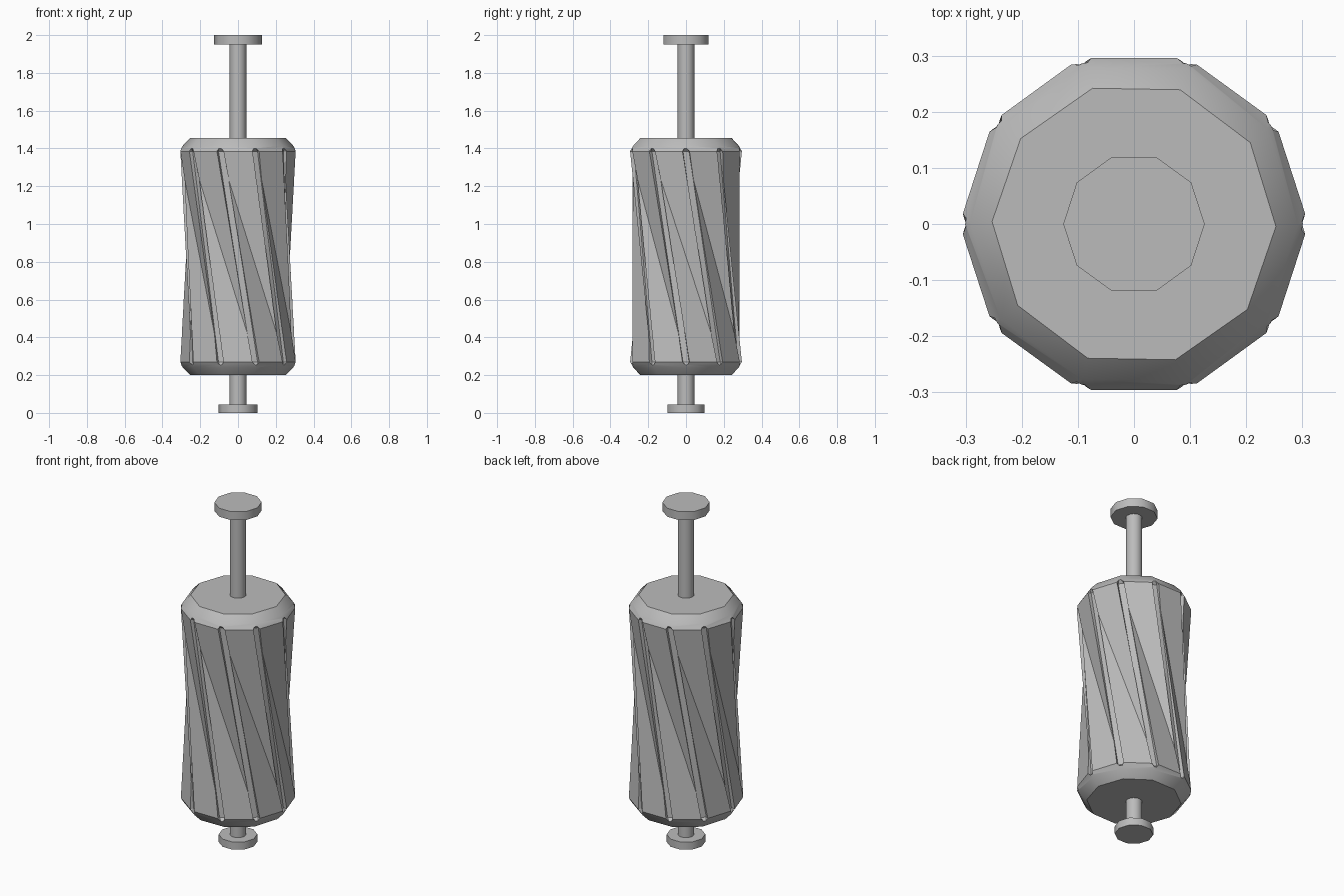
import bpy, bmesh
from math import radians, cos, sin, pi
from mathutils import Vector

if "Cube" in bpy.data.objects:
    bpy.data.objects.remove(bpy.data.objects["Cube"], do_unlink=True)

SIDES = 10
STEP = 2 * pi / SIDES
CORNER = 0.311                 # corner radius of the barrel
Z_LOW, Z_HIGH = 0.27, 1.385    # ends of the twisted wall

grey = bpy.data.materials.new("plain grey")
grey.use_nodes = True
COLOUR = (0.5, 0.5, 0.5, 1)
grey.diffuse_color = COLOUR
grey.node_tree.nodes["Principled BSDF"].inputs["Base Color"].default_value = COLOUR


def polar(r, a, z):
    return Vector((r * cos(a), r * sin(a), z))


def make_object(name, bm):
    bmesh.ops.recalc_face_normals(bm, faces=bm.faces)
    mesh = bpy.data.meshes.new(name)
    bm.to_mesh(mesh)
    bm.free()
    mesh.materials.append(grey)
    obj = bpy.data.objects.new(name, mesh)
    bpy.context.collection.objects.link(obj)
    return obj


def smooth(obj, angle):
    bpy.ops.object.select_all(action="DESELECT")
    obj.select_set(True)
    bpy.context.view_layer.objects.active = obj
    bpy.ops.object.shade_smooth_by_angle(angle=radians(angle))


def cylinder(name, radius, low, high, sides):
    bm = bmesh.new()
    rings = [[bm.verts.new(polar(radius, 2 * pi * i / sides, z)) for i in range(sides)]
             for z in (low, high)]
    for i in range(sides):
        j = (i + 1) % sides
        bm.faces.new((rings[0][i], rings[0][j], rings[1][j], rings[1][i]))
    for ring in rings:
        bm.faces.new(ring)
    obj = make_object(name, bm)
    smooth(obj, 40)
    return obj


# Barrel: ten-sided, rounded ends, wall twisted one step from top to bottom
bm = bmesh.new()
profile = [(0.253, 0.2, 1), (0.292, 0.24, 0.5), (CORNER, Z_LOW, 0),
           (CORNER, Z_HIGH, 0), (0.292, 1.415, -0.5), (0.253, 1.455, -1)]
rings = [[bm.verts.new(polar(r, i * STEP + radians(turn), z)) for i in range(SIDES)]
         for r, z, turn in profile]
for k in range(len(rings) - 1):
    low, high = rings[k], rings[k + 1]
    for i in range(SIDES):
        j = (i + 1) % SIDES
        if k == 2:
            n = (j + 1) % SIDES
            bm.faces.new((high[i], low[j], low[n]))
            bm.faces.new((high[i], low[n], high[j]))
        else:
            bm.faces.new((low[i], low[j], high[j], high[i]))
bm.faces.new(rings[0])
bm.faces.new(rings[-1])
barrel = make_object("barrel", bm)

# Groove cutters: slanted bars with pointed ends, one along each ridge
bm = bmesh.new()
SECTION = [(0.03, -0.0235), (0.03, 0.0235), (-0.026, 0.016), (-0.026, -0.016)]
LEVELS = 9
for i in range(SIDES):
    top = polar(CORNER, i * STEP, Z_HIGH)
    bottom = polar(CORNER, (i + 1) * STEP, Z_LOW)
    bars = []
    for k in range(LEVELS):
        t = k / (LEVELS - 1)
        centre = top.lerp(bottom, t)
        angle = (i + t) * STEP
        out, side = polar(1, angle, 0), polar(1, angle + pi / 2, 0)
        bars.append([bm.verts.new(centre + out * u + side * v) for u, v in SECTION])
    for a, b in zip(bars, bars[1:]):
        for m in range(4):
            n = (m + 1) % 4
            bm.faces.new((a[m], a[n], b[n], b[m]))
    run = (top - bottom).normalized() * 0.028
    for bar, tip in ((bars[0], top + run), (bars[-1], bottom - run)):
        point = bm.verts.new(tip)
        for m in range(4):
            bm.faces.new((bar[m], bar[(m + 1) % 4], point))
cutter = make_object("groove_cutter", bm)
cutter.hide_render = True

cut = barrel.modifiers.new("grooves", "BOOLEAN")
cut.operation = "DIFFERENCE"
cut.solver = "EXACT"
cut.object = cutter
bpy.context.view_layer.objects.active = barrel
bpy.ops.object.modifier_apply(modifier=cut.name)
bpy.data.objects.remove(cutter, do_unlink=True)
smooth(barrel, 32)

# Spindle and its end discs
cylinder("upper_rod", 0.044, 1.45, 1.96, 16)
cylinder("lower_rod", 0.044, 0.04, 0.21, 16)
cylinder("top_disc", 0.126, 1.95, 2.0, SIDES)
cylinder("bottom_disc", 0.103, 0.0, 0.045, SIDES)
